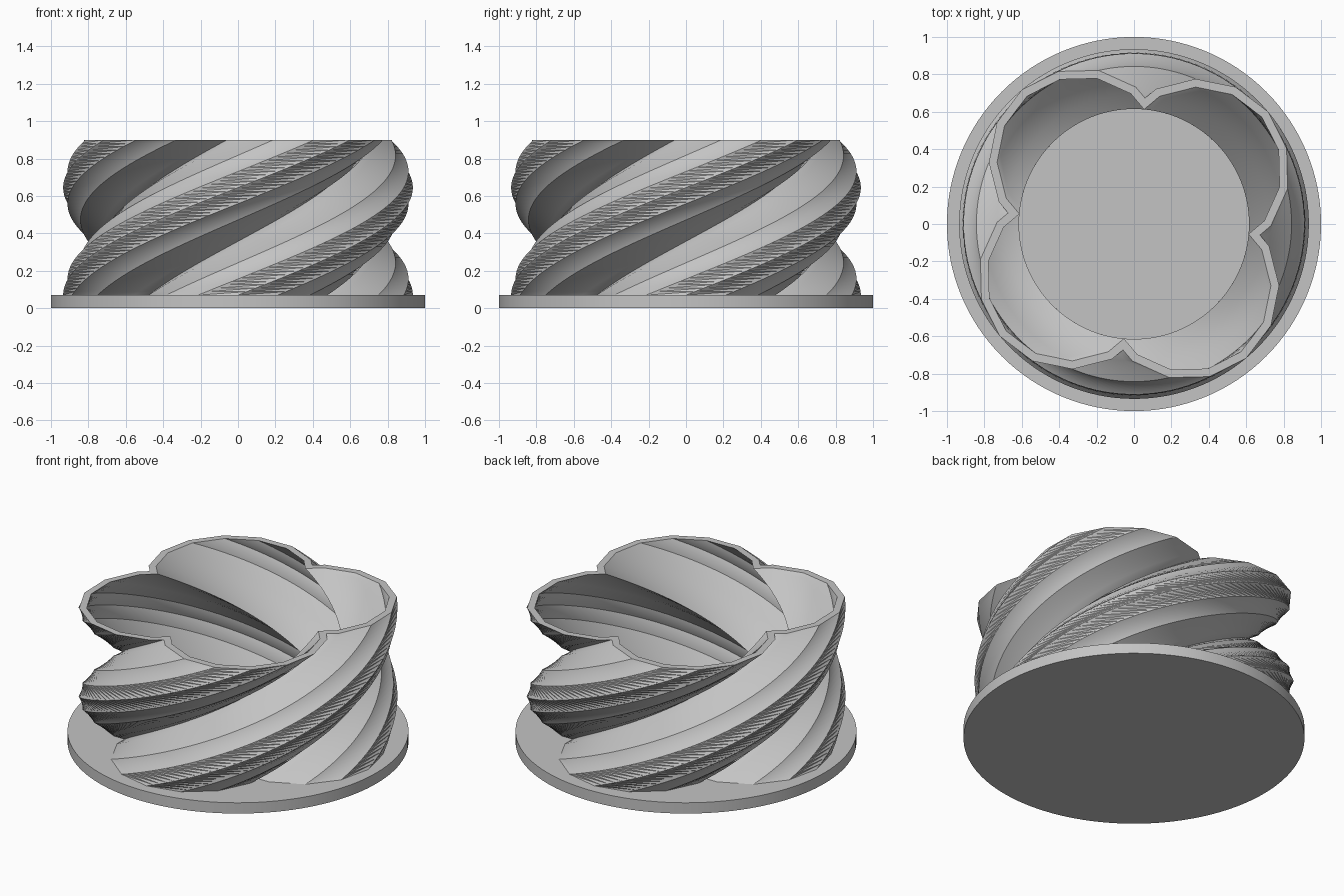
import bpy
import bmesh
from math import pi, sin, cos, radians, sqrt

if "Cube" in bpy.data.objects:
    bpy.data.objects.remove(bpy.data.objects["Cube"], do_unlink=True)

BASE_TOP, TOP = 0.07, 0.90
TWIST = radians(130)
SLICES = 45
SIDES = 14            # sides of each lobe polygon
LOBES = 4
LOBE_OFFSET = 0.445   # lobe centre from the axis
OUTER_R, INNER_R = 0.49, 0.446

grey = bpy.data.materials.new("light grey")
grey.use_nodes = True
colour = (0.55, 0.55, 0.55, 1)
grey.diffuse_color = colour
grey.node_tree.nodes["Principled BSDF"].inputs["Base Color"].default_value = colour


def finish(bm, name):
    bmesh.ops.recalc_face_normals(bm, faces=bm.faces)
    mesh = bpy.data.meshes.new(name)
    bm.to_mesh(mesh)
    bm.free()
    mesh.materials.append(grey)
    obj = bpy.data.objects.new(name, mesh)
    bpy.context.collection.objects.link(obj)
    bpy.ops.object.select_all(action="DESELECT")
    obj.select_set(True)
    bpy.context.view_layer.objects.active = obj
    bpy.ops.object.shade_smooth_by_angle(angle=radians(30))
    return obj


def lobed_outline(radius):
    """Union of four polygons set around the axis, counter-clockwise."""
    notch = radius * cos(pi / SIDES) * sqrt(2)
    points = []
    for lobe in range(LOBES):
        turn = lobe * 2 * pi / LOBES
        local = []
        for i in range(-3, 4):
            a = i * 2 * pi / SIDES
            local.append((LOBE_OFFSET + radius * cos(a), radius * sin(a)))
        local.append((notch * cos(pi / 4), notch * sin(pi / 4)))
        for x, y in local:
            points.append((x * cos(turn) - y * sin(turn),
                           x * sin(turn) + y * cos(turn)))
    return points


def twisted_rings(bm, outline):
    rings = []
    for k in range(SLICES + 1):
        t = k / SLICES
        c, s = cos(TWIST * t), sin(TWIST * t)
        z = BASE_TOP + (TOP - BASE_TOP) * t
        rings.append([bm.verts.new((x * c - y * s, x * s + y * c, z))
                      for x, y in outline])
    return rings


def skin(bm, rings, long_diagonal):
    count = len(rings[0])
    for low, high in zip(rings, rings[1:]):
        for i in range(count):
            j = (i + 1) % count
            a, b, c, d = low[i], low[j], high[j], high[i]
            if long_diagonal:
                bm.faces.new((a, b, c))
                bm.faces.new((a, c, d))
            else:
                bm.faces.new((a, b, d))
                bm.faces.new((b, c, d))


# Round base plate
bm = bmesh.new()
bmesh.ops.create_cone(bm, cap_ends=True, segments=128, radius1=1, radius2=1,
                      depth=BASE_TOP)
bmesh.ops.translate(bm, verts=bm.verts, vec=(0, 0, BASE_TOP / 2))
finish(bm, "base_plate")

# Hollow twisted wall: ridged outside, smoother inside, flat rims
bm = bmesh.new()
outer = twisted_rings(bm, lobed_outline(OUTER_R))
inner = twisted_rings(bm, lobed_outline(INNER_R))
skin(bm, outer, True)
skin(bm, inner, False)
n = len(outer[0])
for k in (0, SLICES):
    for i in range(n):
        j = (i + 1) % n
        bm.faces.new((outer[k][i], outer[k][j], inner[k][j], inner[k][i]))
finish(bm, "twisted_wall")
